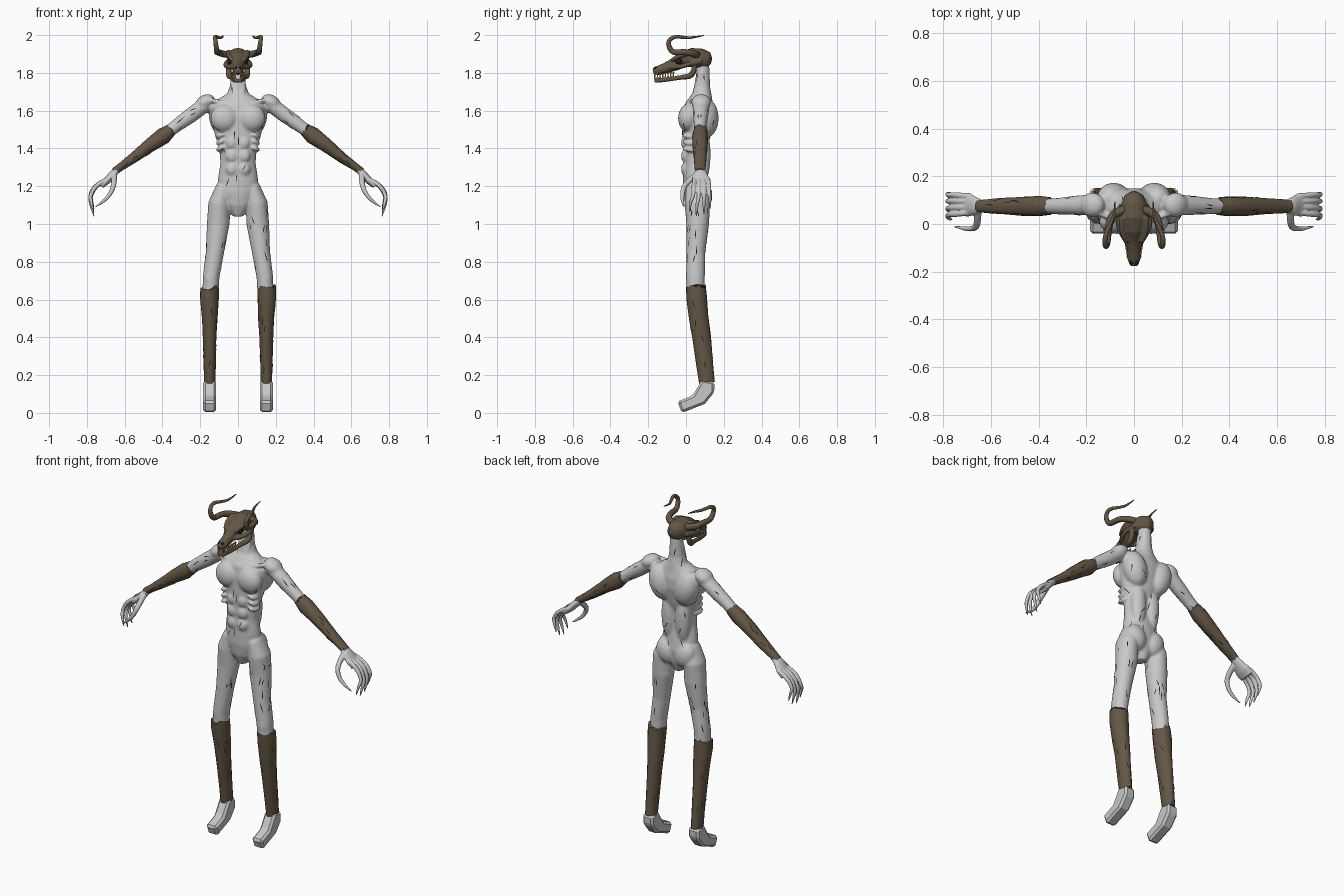
import bpy, bmesh, math, random
from mathutils import Vector, Matrix
from mathutils.bvhtree import BVHTree

random.seed(4)
if "Cube" in bpy.data.objects:
    bpy.data.objects.remove(bpy.data.objects["Cube"])

X, Y = Vector((1, 0, 0)), Vector((0, 1, 0))
SIDES = (("left", 1), ("right", -1))


def material(name, rgb):
    m = bpy.data.materials.new(name)
    m.use_nodes = True
    m.diffuse_color = (*rgb, 1)
    m.node_tree.nodes["Principled BSDF"].inputs["Base Color"].default_value = (*rgb, 1)
    return m


SKIN = material("pale_skin", (0.58, 0.58, 0.58))
BROWN = material("brown_bone", (0.125, 0.095, 0.06))
DARK = material("dark_crack", (0.015, 0.013, 0.01))
TOOTH = material("yellow_teeth", (0.5, 0.4, 0.14))


def loft(bm, rings, s=1, ref=Y, sides=20, rough=0.0, ragged=0.0):
    """Skin elliptical rings (x, y, z, radius across, radius along ref)."""
    mids = [Vector((r[0] * s, r[1], r[2])) for r in rings]
    loops = []
    for i, r in enumerate(rings):
        t = (mids[min(i + 1, len(mids) - 1)] - mids[max(i - 1, 0)]).normalized()
        u = ref.cross(t).normalized()
        v = t.cross(u)
        loop = []
        for k in range(sides):
            a = math.tau * k / sides
            grow = 1 + random.uniform(-rough, rough)
            p = mids[i] + (u * r[3] * math.cos(a) + v * r[4] * math.sin(a)) * grow
            if i == 0:
                p += t * random.uniform(-ragged, ragged)
            loop.append(bm.verts.new(p))
        loops.append(loop)
    for a, b in zip(loops, loops[1:]):
        for k in range(sides):
            n = (k + 1) % sides
            bm.faces.new((a[k], a[n], b[n], b[k]))
    bm.faces.new(loops[0])
    bm.faces.new(loops[-1])


def ball(bm, loc, size, s=1, turn=0.0):
    m = (Matrix.Translation((loc[0] * s, loc[1], loc[2]))
         @ Matrix.Rotation(turn * s, 4, "Y") @ Matrix.Diagonal((*size, 1)))
    bmesh.ops.create_uvsphere(bm, u_segments=20, v_segments=12, radius=1, matrix=m)


def tube(bm, pts, s=1):
    """Smooth tapering tube through (x, y, z, radius) control points."""
    cu = bpy.data.curves.new("path", "CURVE")
    cu.dimensions, cu.bevel_depth, cu.bevel_resolution = "3D", 1, 3
    cu.use_fill_caps = True
    sp = cu.splines.new("NURBS")
    sp.points.add(len(pts) - 1)
    for p, (x, y, z, r) in zip(sp.points, pts):
        p.co, p.radius = (x * s, y, z, 1), r
    sp.order_u, sp.use_endpoint_u, sp.resolution_u = 3, True, 8
    ob = bpy.data.objects.new("path", cu)
    bpy.context.collection.objects.link(ob)
    me = bpy.data.meshes.new_from_object(ob.evaluated_get(bpy.context.evaluated_depsgraph_get()))
    bm.from_mesh(me)
    bpy.data.objects.remove(ob)
    bpy.data.curves.remove(cu)
    bpy.data.meshes.remove(me)


def finish(name, bm, mat, voxel=0.0, angle=40, blend=2):
    bmesh.ops.remove_doubles(bm, verts=bm.verts, dist=1e-6)
    bmesh.ops.recalc_face_normals(bm, faces=bm.faces)
    me = bpy.data.meshes.new(name)
    bm.to_mesh(me)
    bm.free()
    ob = bpy.data.objects.new(name, me)
    bpy.context.collection.objects.link(ob)
    me.materials.append(mat)
    if voxel:
        rm = ob.modifiers.new("fuse", "REMESH")
        rm.mode, rm.voxel_size, rm.use_smooth_shade = "VOXEL", voxel, True
        sm = ob.modifiers.new("soften", "SMOOTH")
        sm.factor, sm.iterations = 0.5, blend
    elif angle:
        bpy.ops.object.select_all(action="DESELECT")
        ob.select_set(True)
        bpy.context.view_layer.objects.active = ob
        bpy.ops.object.shade_smooth_by_angle(angle=math.radians(angle))
    return ob


def cracks(name, target, a, b, count):
    """Thin dark slivers lying on a surface around the axis a-b."""
    tree = BVHTree.FromObject(target, bpy.context.evaluated_depsgraph_get())
    a, b = Vector(a), Vector(b)
    axis = (b - a).normalized()
    u = Y.cross(axis).normalized()
    v = axis.cross(u)
    bm = bmesh.new()
    for _ in range(count):
        t, ang = random.uniform(0, 0.85), random.uniform(0, math.tau)
        span, drift = random.uniform(0.03, 0.06), random.uniform(-0.12, 0.12)
        prev = None
        for k, w in enumerate((0.0003, 0.0022, 0.0026, 0.0003)):
            d = u * math.cos(ang + drift * k) + v * math.sin(ang + drift * k)
            hit, nor, _, _ = tree.ray_cast(a.lerp(b, t) + axis * span * k / 3, d, 0.25)
            if hit is None:
                break
            side = axis.cross(nor).normalized() * w
            pair = [bm.verts.new(hit + nor * 0.0015 + side * q) for q in (-1, 1)]
            if prev and (pair[0].co - prev[0].co).length < 0.05:
                bm.faces.new((prev[0], prev[1], pair[1], pair[0]))
            prev = pair
    finish(name, bm, DARK, angle=0)


# Body: torso, neck, upper arms and thighs fused into one skin
bm = bmesh.new()
loft(bm, [(0, .055, 1.04, .025, .035), (0, .055, 1.1, .075, .06), (0, .055, 1.17, .108, .07),
          (0, .05, 1.24, .106, .066), (0, .045, 1.32, .094, .06), (0, .045, 1.39, .097, .062),
          (0, .055, 1.47, .122, .075), (0, .065, 1.56, .142, .085), (0, .07, 1.62, .15, .08),
          (0, .08, 1.66, .105, .062), (0, .085, 1.69, .058, .05), (0, .085, 1.73, .043, .042),
          (0, .09, 1.79, .036, .036), (0, .085, 1.87, .036, .036)], sides=32)
for _, s in SIDES:
    ball(bm, (.072, .01, 1.56), (.074, .052, .074), s)              # chest
    ball(bm, (.085, .108, 1.56), (.068, .065, .105), s, 0.25)       # shoulder blade
    ball(bm, (.045, .09, 1.37), (.045, .04, .15), s)                # back muscle
    ball(bm, (.062, .09, 1.15), (.06, .05, .075), s, 0.3)           # buttock
    for z in (1.29, 1.36, 1.43):
        ball(bm, (.032, .0, z), (.034, .026, .038), s)              # abdominals
    for k in range(3):
        ball(bm, (.088, .025, 1.4 + .035 * k), (.03, .045, .014), s, 0.4)  # ribs
    ball(bm, (.175, .08, 1.645), (.055, .052, .038), s, 0.5)        # shoulder cap
    tube(bm, [(.012, .01, 1.635, .008), (.08, .01, 1.64, .009), (.18, .06, 1.665, .014)], s)
    tube(bm, [(.012, .02, 1.63, .009), (.03, .05, 1.7, .01), (.034, .08, 1.8, .009)], s)
    loft(bm, [(.17, .08, 1.635, .04, .045), (.25, .078, 1.575, .04, .04),
              (.32, .075, 1.525, .035, .034), (.4, .075, 1.465, .03, .03)], s)
    loft(bm, [(.075, .055, 1.2, .04, .055), (.1, .06, 1.11, .057, .068), (.105, .062, 1, .06, .06),
              (.122, .052, .85, .048, .05), (.142, .05, .72, .044, .05),
              (.148, .052, .6, .042, .046)], s)
    ball(bm, (.145, .03, .71), (.035, .03, .045), s)                # knee
body = finish("body", bm, SKIN, voxel=0.0075)
cracks("torso_creases", body, (0, .06, 1.14), (0, .06, 1.6), 20)
cracks("neck_creases", body, (0, .085, 1.68), (0, .09, 1.78), 6)

for side, s in SIDES:
    cracks(side + "_thigh_creases", body, (.105 * s, .06, 1.1), (.145 * s, .052, .7), 18)
    cracks(side + "_upper_arm_creases", body, (.2 * s, .08, 1.61), (.36 * s, .075, 1.495), 8)

    # Rough brown forearms and shins
    bm = bmesh.new()
    loft(bm, [(.355, .075, 1.498, .034, .036), (.395, .075, 1.468, .044, .042),
              (.47, .075, 1.415, .037, .039), (.56, .075, 1.345, .027, .034),
              (.62, .075, 1.303, .021, .029), (.655, .075, 1.277, .02, .026)], s,
         rough=0.06, ragged=0.008)
    arm = finish(side + "_forearm", bm, BROWN)
    cracks(side + "_forearm_cracks", arm, (.39 * s, .075, 1.47), (.61 * s, .075, 1.31), 12)
    bm = bmesh.new()
    loft(bm, [(.15, .052, .665, .05, .053), (.152, .056, .61, .05, .054), (.15, .068, .5, .042, .052),
              (.15, .082, .4, .036, .049), (.15, .1, .25, .032, .044), (.15, .11, .16, .03, .041)],
         s, rough=0.04, ragged=0.016)
    shin = finish(side + "_shin", bm, BROWN)
    cracks(side + "_shin_cracks", shin, (.15 * s, .056, .62), (.15 * s, .108, .2), 14)

    # Hand: palm, four long hooked fingers and a thumb
    bm = bmesh.new()
    loft(bm, [(.635, .075, 1.29, .017, .024), (.665, .076, 1.262, .02, .038),
              (.695, .08, 1.228, .019, .05), (.72, .083, 1.2, .012, .046)], s)
    for y, drop, tip in ((.04, .02, .02), (.068, .0, .055), (.096, .01, .095), (.122, .04, .128)):
        tube(bm, [(.685, y * .8 + .018, 1.238, .013), (.745, y, 1.215, .012),
                  (.785, y, 1.14 + drop / 2, .0105), (.776, tip, 1.09 + drop, .009),
                  (.762, tip, 1.04 + drop, .003)], s)
    tube(bm, [(.655, .055, 1.26, .016), (.655, -.005, 1.215, .015), (.672, -.02, 1.165, .012),
              (.71, -.02, 1.12, .01), (.755, -.01, 1.09, .003)], s)
    finish(side + "_hand", bm, SKIN, voxel=0.004, blend=1)

    # Blocky hoof-like foot from a side profile
    bm = bmesh.new()
    outline = [(.085, .175), (.15, .165), (.15, .11), (.1, .048), (-.022, 0), (-.045, .06), (.035, .092)]
    face = bm.faces.new([bm.verts.new((.15 * s - .034, y, z)) for y, z in outline])
    new = bmesh.ops.extrude_face_region(bm, geom=[face])["geom"]
    bmesh.ops.translate(bm, vec=X * .068, verts=[g for g in new if isinstance(g, bmesh.types.BMVert)])
    foot = finish(side + "_foot", bm, SKIN, angle=0)
    bev = foot.modifiers.new("chamfer", "BEVEL")
    bev.width, bev.segments = 0.012, 1

    # Curling horn
    bm = bmesh.new()
    tube(bm, [(.035, .06, 1.895, .02), (.085, .05, 1.9, .018), (.108, -.01, 1.912, .016),
              (.112, -.075, 1.905, .015), (.118, -.1, 1.965, .012), (.125, -.06, 1.995, .01),
              (.1, .0, 1.985, .008), (.08, .04, 1.988, .006), (.08, .095, 1.998, .002)], s)
    finish(side + "_horn", bm, BROWN, angle=60)

    # Dark eye socket and nostril
    bm = bmesh.new()
    ball(bm, (.041, -.038, 1.862), (.014, .019, .016), s)
    ball(bm, (.011, -.16, 1.826), (.007, .012, .007), s)
    finish(side + "_eye_socket_and_nostril", bm, DARK)

    # Teeth in upper and lower rows
    bm = bmesh.new()
    for k in range(8):
        y = -.165 + .014 * k
        x = .014 + .012 * min(k, 2) / 2 + .0006 * k
        for z, turn in ((1.79, math.pi), (1.777, 0)):
            bmesh.ops.create_cone(bm, cap_ends=True, segments=6, radius1=.006, radius2=.002,
                                  depth=.026 if k < 2 else .018,
                                  matrix=Matrix.Translation((x * s, y, z + .0009 * k))
                                  @ Matrix.Rotation(turn, 4, "X"))
    finish(side + "_teeth", bm, TOOTH)

# Long-snouted skull with cheekbones and lower jaw
bm = bmesh.new()
loft(bm, [(0, .135, 1.86, .015, .012), (0, .118, 1.865, .045, .04), (0, .08, 1.874, .055, .055),
          (0, .03, 1.882, .05, .058), (0, -.02, 1.868, .042, .046), (0, -.06, 1.845, .035, .034),
          (0, -.11, 1.825, .028, .029), (0, -.15, 1.812, .024, .027), (0, -.175, 1.808, .013, .015)],
     ref=X)
for _, s in SIDES:
    tube(bm, [(.025, -.08, 1.83, .012), (.06, -.03, 1.83, .013), (.068, .02, 1.85, .012),
              (.05, .08, 1.86, .014)], s)
    tube(bm, [(.03, -.075, 1.868, .01), (.056, -.035, 1.895, .013), (.05, .03, 1.91, .014)], s)
    tube(bm, [(.05, .045, 1.85, .012), (.052, .045, 1.785, .018), (.034, -.03, 1.776, .012),
              (.026, -.1, 1.764, .012), (.008, -.165, 1.758, .012)], s)
finish("skull", bm, BROWN, voxel=0.005, blend=1)
